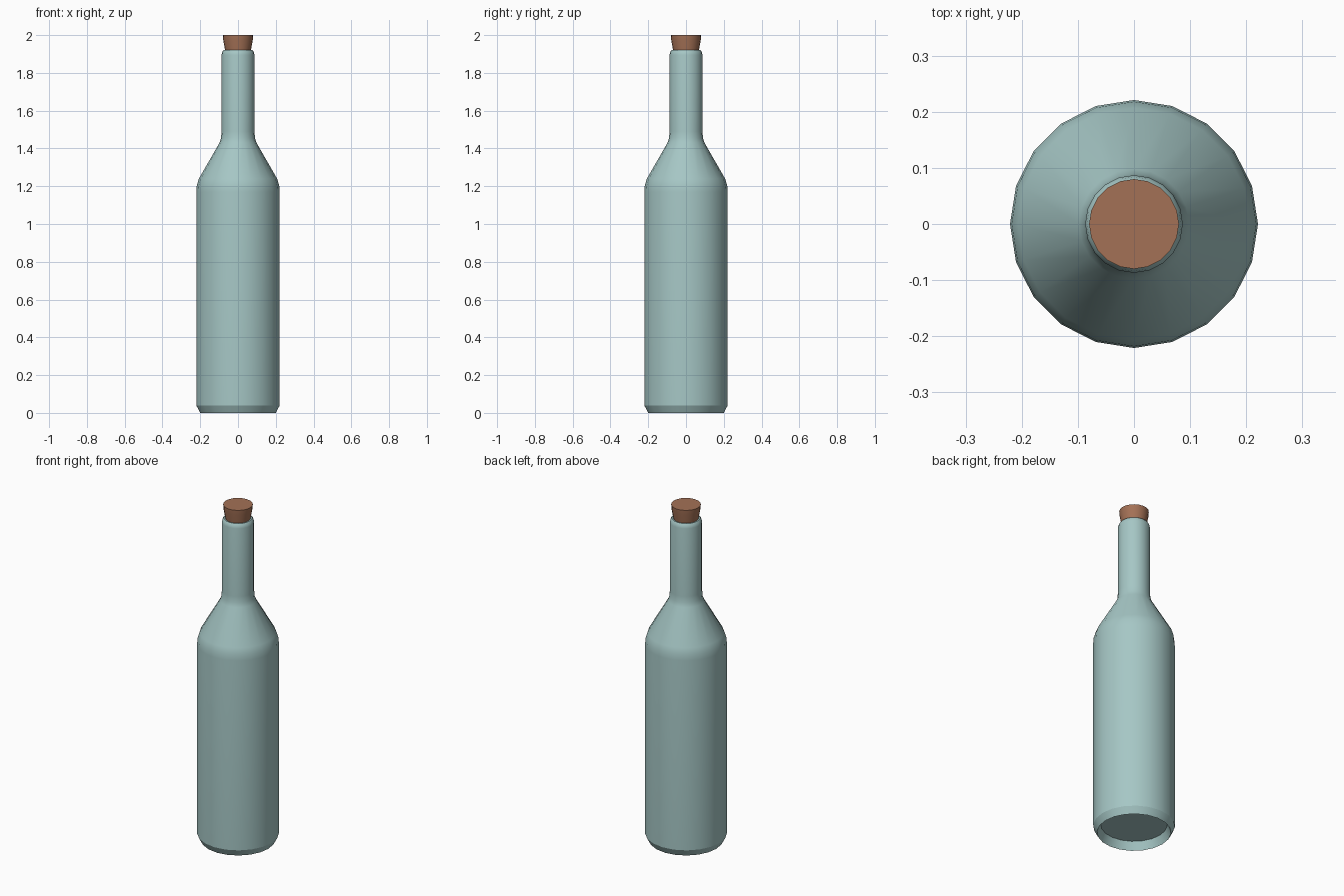
import bpy, bmesh, math

if "Cube" in bpy.data.objects:
    bpy.data.objects.remove(bpy.data.objects["Cube"])

SIDES = 20


def material(name, rgb):
    m = bpy.data.materials.new(name)
    m.diffuse_color = (*rgb, 1)
    m.use_nodes = True
    m.node_tree.nodes["Principled BSDF"].inputs["Base Color"].default_value = m.diffuse_color
    return m


def lathe(name, profile, mat, smooth_angle):
    """Revolve (radius, z) points, bottom to top, capping both ends."""
    bm = bmesh.new()
    rings = [[bm.verts.new((r * math.cos(2 * math.pi * i / SIDES),
                            r * math.sin(2 * math.pi * i / SIDES), z))
              for i in range(SIDES)] for r, z in profile]
    for a, b in zip(rings, rings[1:]):
        for i in range(SIDES):
            j = (i + 1) % SIDES
            bm.faces.new((a[i], a[j], b[j], b[i]))
    bm.faces.new(rings[0][::-1])
    bm.faces.new(rings[-1])
    bmesh.ops.recalc_face_normals(bm, faces=bm.faces)
    mesh = bpy.data.meshes.new(name)
    bm.to_mesh(mesh)
    bm.free()
    mesh.materials.append(mat)
    ob = bpy.data.objects.new(name, mesh)
    bpy.context.collection.objects.link(ob)
    bpy.ops.object.select_all(action='DESELECT')
    ob.select_set(True)
    bpy.context.view_layer.objects.active = ob
    bpy.ops.object.shade_smooth_by_angle(angle=math.radians(smooth_angle))
    return ob


glass = material("pale_teal_glass", (0.38, 0.57, 0.56))
cork = material("brown_cork", (0.37, 0.165, 0.092))

# Bottle: recessed base, chamfer, body, shoulder, neck and rounded lip
lathe("bottle", [
    (0.18, 0.048), (0.20, 0.0), (0.221, 0.04), (0.221, 1.17), (0.218, 1.205),
    (0.207, 1.24), (0.098, 1.43), (0.09, 1.455), (0.087, 1.49),
    (0.087, 1.895), (0.084, 1.91), (0.077, 1.92), (0.068, 1.918),
], glass, 25)

# Tapered stopper seated in the neck
lathe("stopper", [
    (0.062, 1.86), (0.068, 1.918), (0.078, 1.972), (0.08, 2.0),
], cork, 25)
